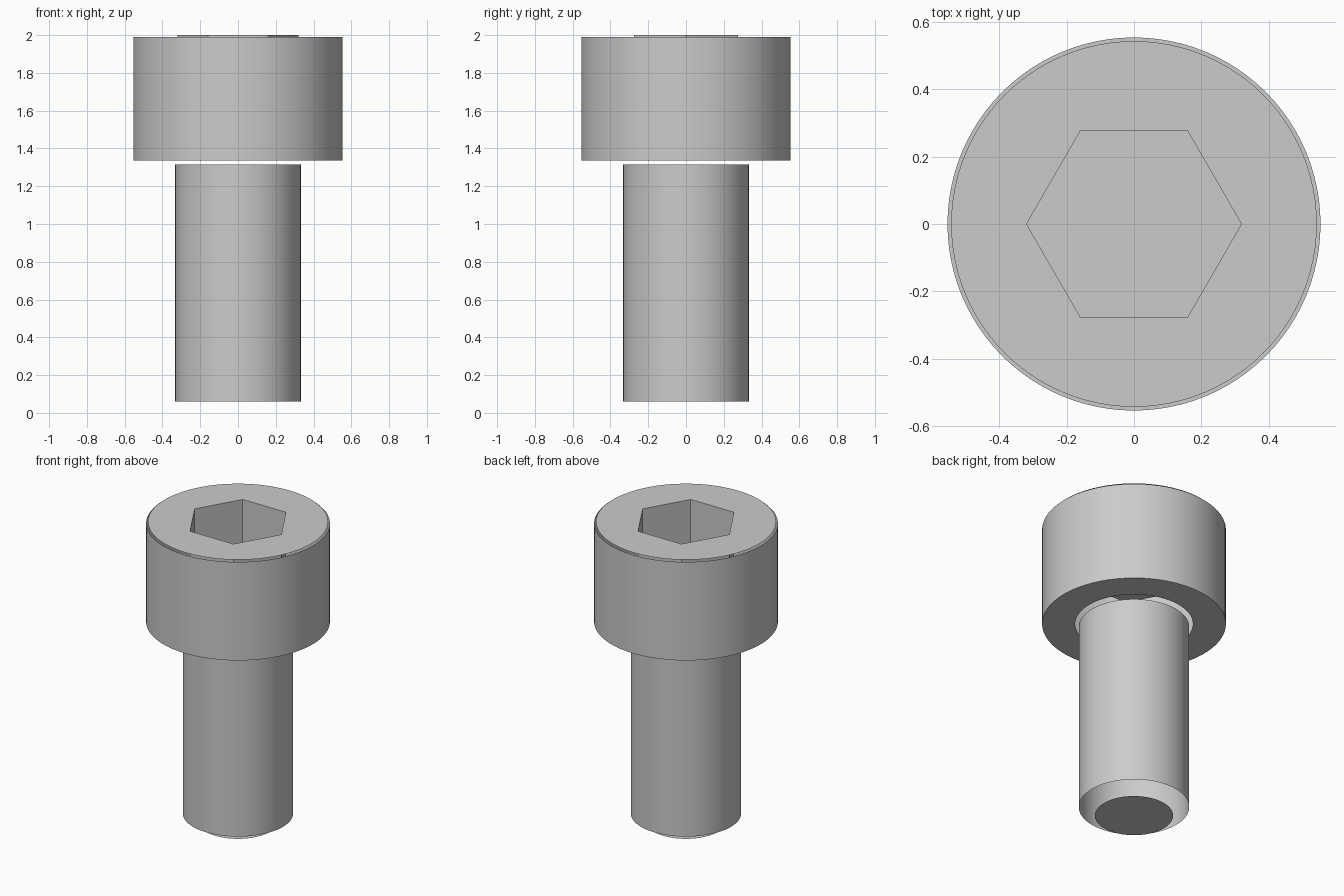
import bpy
import bmesh
import math
from mathutils import Vector

cube = bpy.data.objects.get("Cube")
if cube:
    bpy.data.objects.remove(cube, do_unlink=True)

SIDES = 96
SHANK_R, HEAD_R, TOP_R, HOLE_R, TIP_R = 0.333, 0.554, 0.543, 0.355, 0.236
HEX_R = 0.319
SEAT_Z, SOCKET_Z = 1.335, 1.667

steel = bpy.data.materials.new("grey steel")
steel.use_nodes = True
steel.diffuse_color = (0.6, 0.6, 0.6, 1)
steel.node_tree.nodes["Principled BSDF"].inputs["Base Color"].default_value = steel.diffuse_color


def loop(bm, radius, z, sides=SIDES):
    """Counter-clockwise ring of vertices."""
    turn = 2 * math.pi / sides
    return [bm.verts.new((radius * math.cos(i * turn), radius * math.sin(i * turn), z))
            for i in range(sides)]


def bridge(bm, a, b, smooth=False):
    """Quads between two rings of equal count."""
    for i in range(len(a)):
        j = (i + 1) % len(a)
        bm.faces.new((a[i], a[j], b[j], b[i])).smooth = smooth


def finish(bm, name):
    mesh = bpy.data.meshes.new(name)
    bm.to_mesh(mesh)
    bm.free()
    mesh.materials.append(steel)
    obj = bpy.data.objects.new(name, mesh)
    bpy.context.collection.objects.link(obj)
    return obj


def wall(name, radius, z_low, z_high):
    bm = bmesh.new()
    bridge(bm, loop(bm, radius, z_low), loop(bm, radius, z_high), smooth=True)
    return finish(bm, name)


# Open cylindrical walls; the narrow bevels between the surfaces stay open
wall("shank_wall", SHANK_R, 0.06, 1.315)
wall("head_wall", HEAD_R, SEAT_Z, 1.99)

# Flat tip of the shank, facing down
bm = bmesh.new()
bm.faces.new(list(reversed(loop(bm, TIP_R, 0))))
finish(bm, "shank_tip")

# Ring-shaped seat under the head
bm = bmesh.new()
bridge(bm, loop(bm, HOLE_R, SEAT_Z), loop(bm, HEAD_R, SEAT_Z))
finish(bm, "head_underside")

# Top of the head with a hexagonal opening
bm = bmesh.new()
edges = []
for ring in (loop(bm, TOP_R, 2), loop(bm, HEX_R, 2, 6)):
    edges += [bm.edges.new((v, ring[(i + 1) % len(ring)])) for i, v in enumerate(ring)]
bmesh.ops.triangle_fill(bm, edges=edges, use_beauty=True, normal=Vector((0, 0, 1)))
for face in bm.faces:
    face.normal_update()
    if face.normal.z < 0:
        face.normal_flip()
finish(bm, "head_top")

# Hexagonal socket: inward walls and a flat floor
bm = bmesh.new()
rim, floor = loop(bm, HEX_R, 2, 6), loop(bm, HEX_R, SOCKET_Z, 6)
bridge(bm, rim, floor)
bm.faces.new(floor)
finish(bm, "hex_socket")
